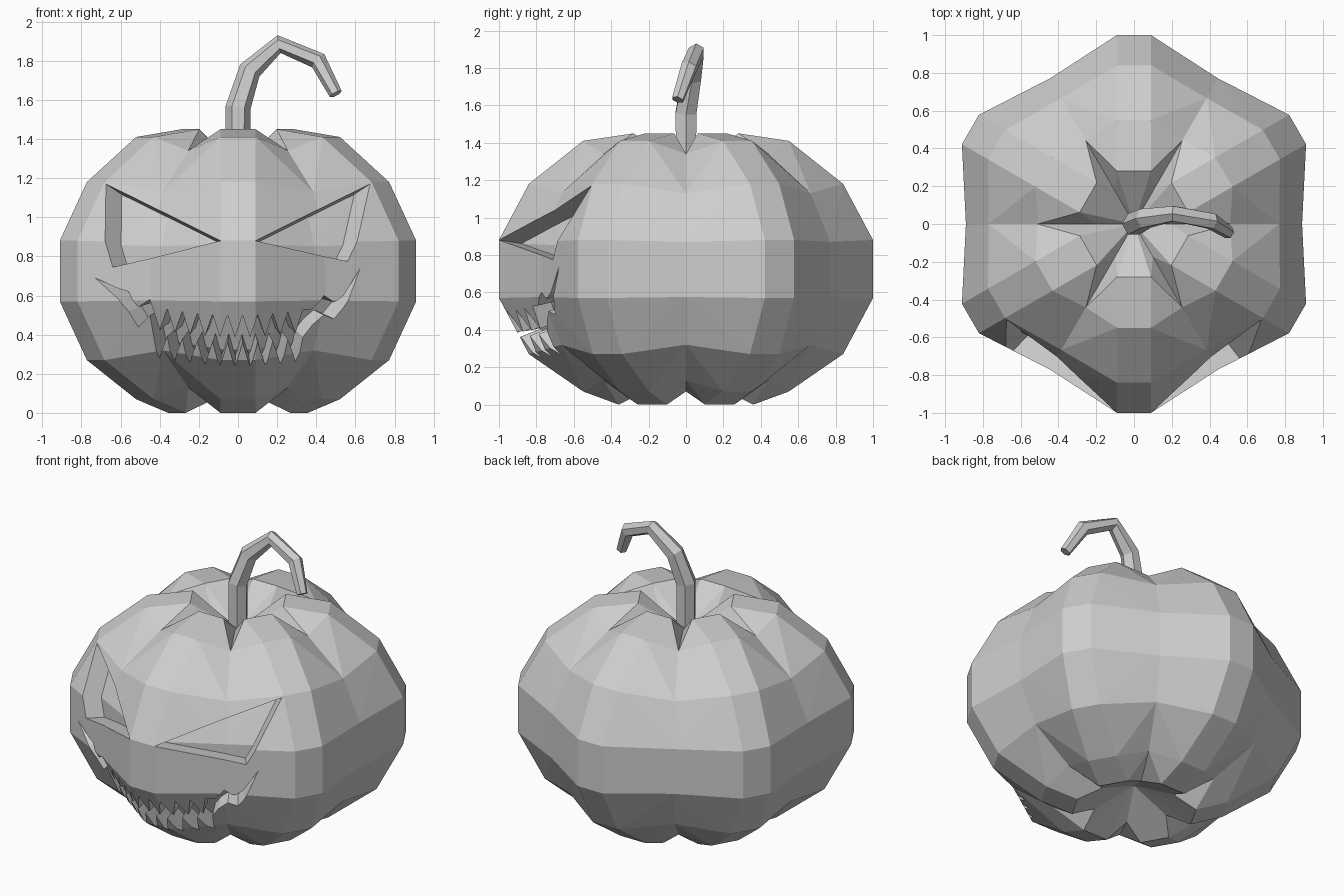
import bpy, bmesh, math
from mathutils import Vector
from mathutils.bvhtree import BVHTree

cube = bpy.data.objects.get("Cube")
if cube:
    bpy.data.objects.remove(cube, do_unlink=True)

grey = bpy.data.materials.new("plain grey")
grey.use_nodes = True
colour = (0.62, 0.62, 0.62, 1)
grey.diffuse_color = colour
grey.node_tree.nodes["Principled BSDF"].inputs["Base Color"].default_value = colour

MIDDLE = Vector((0, 0, 0.72))


def make_object(name, bm):
    bmesh.ops.recalc_face_normals(bm, faces=bm.faces)
    mesh = bpy.data.meshes.new(name)
    bm.to_mesh(mesh)
    bm.free()
    mesh.materials.append(grey)
    obj = bpy.data.objects.new(name, mesh)
    bpy.context.collection.objects.link(obj)
    return obj


def bridge(bm, a, b):
    for i in range(len(a)):
        j = (i + 1) % len(a)
        bm.faces.new((a[i], a[j], b[j], b[i]))


def cap(bm, ring, centre):
    tip = bm.verts.new(centre)
    for i in range(len(ring)):
        bm.faces.new((ring[i], ring[(i + 1) % len(ring)], tip))


# Six-lobed body: each ring gives lobe radius, lobe height, groove radius, groove height
RINGS = [(.28, 1.45, .20, 1.335), (.55, 1.41, .51, 1.34), (.84, 1.18, .77, 1.13),
         (1, .88, .89, .87), (1, .57, .89, .575), (.84, .27, .77, .32),
         (.55, .07, .51, .13), (.36, 0, .25, .07)]


def pumpkin(name, scale=1):
    bm = bmesh.new()
    rows = []
    for lobe_r, lobe_z, groove_r, groove_z in RINGS:
        row = []
        for k in range(6):
            a = math.radians(30 + 60 * k)
            out = Vector((math.cos(a), math.sin(a), 0))
            side = Vector((-out.y, out.x, 0)) * 0.09
            g = a + math.radians(30)
            row.append(bm.verts.new(out * lobe_r - side + Vector((0, 0, lobe_z))))
            row.append(bm.verts.new(out * lobe_r + side + Vector((0, 0, lobe_z))))
            row.append(bm.verts.new((groove_r * math.cos(g), groove_r * math.sin(g), groove_z)))
        rows.append(row)
    for a, b in zip(rows, rows[1:]):
        bridge(bm, a, b)
    cap(bm, rows[0], (0, 0, 1.25))
    cap(bm, rows[-1], (0, 0, 0.18))
    bmesh.ops.triangulate(bm, faces=bm.faces)
    for v in bm.verts:
        v.co = MIDDLE + (v.co - MIDDLE) * scale
    return make_object(name, bm)


body = pumpkin("pumpkin_body")
core = pumpkin("core_helper", 0.88)

probe = bmesh.new()
probe.from_mesh(body.data)
tree = BVHTree.FromBMesh(probe)
probe.free()


def on_skin(x, z):
    hit = tree.ray_cast(Vector((x, -3, z)), Vector((0, 1, 0)))[0]
    return hit if hit else Vector((x, -0.5, z))


def carver(name, stations):
    """Wedge aimed at the middle; stations are (x, upper z, x, lower z), ends pinched."""
    bm = bmesh.new()

    def layer(scale):
        def vert(x, z):
            return bm.verts.new(MIDDLE + (on_skin(x, z) - MIDDLE) * scale)
        up = [vert(s[0], s[1]) for s in stations]
        low = [up[0]] + [vert(s[2], s[3]) for s in stations[1:-1]] + [up[-1]]
        for i in range(len(up) - 1):
            quad = [up[i], up[i + 1], low[i + 1], low[i]]
            bm.faces.new(list(dict.fromkeys(quad)))
        return up + low[-2:0:-1]

    bridge(bm, layer(0.7), layer(1.25))
    bmesh.ops.triangulate(bm, faces=bm.faces)
    obj = make_object(name, bm)
    obj.hide_render = True
    return obj


def subtract(target, tool):
    mod = target.modifiers.new("cut", "BOOLEAN")
    mod.operation = "DIFFERENCE"
    mod.solver = "EXACT"
    mod.object = tool
    bpy.context.view_layer.objects.active = target
    bpy.ops.object.modifier_apply(modifier=mod.name)


def eye(name, side, low_x, low_z):
    return carver(name, [(side * .675, 1.17, side * .675, 1.17),
                         (side * .38, 1.025, side * low_x, low_z),
                         (side * .09, .88, side * .09, .88)])


# Mouth: thin rising corners joined by a regular zigzag of teeth
left = [(-.73, .69, .69), (-.61, .635, .58), (-.56, .62, .52), (-.51, .54, .44), (-.45, .58, .50)]
right = [(.38, .53, .45), (.44, .60, .50), (.49, .565, .48), (.54, .60, .54), (.625, .74, .74)]
teeth = []
for i in range(20):
    x = -.40 + .0385 * i
    lift = 0.25 * x * x
    high = i % 2
    teeth.append((x, (.50 if high else .385) + lift, (.36 if high else .24) + lift))
mouth = [(x, up, x, low) for x, up, low in left + teeth + right]

# Carve recesses whose floors follow the skin
for tool in (eye("right_eye_cutter", -1, .64, .745), eye("left_eye_cutter", 1, .56, .775),
             carver("mouth_cutter", mouth)):
    subtract(tool, core)
    subtract(body, tool)
    bpy.data.objects.remove(tool, do_unlink=True)
bpy.data.objects.remove(core, do_unlink=True)

# Curled six-sided stem: centre and radius along its path
PATH = [(0, 0, 1.22, .062), (0, 0, 1.56, .064), (.06, .03, 1.75, .058),
        (.21, .055, 1.885, .046), (.41, .015, 1.80, .046), (.50, -.045, 1.63, .034)]
bm = bmesh.new()
points = [Vector(p[:3]) for p in PATH]
rings = []
for i, p in enumerate(points):
    ahead = points[min(i + 1, len(points) - 1)] - p
    behind = p - points[max(i - 1, 0)]
    along = (ahead.normalized() + behind.normalized()).normalized()
    across = Vector((0, 1, 0))
    across = (across - along * across.dot(along)).normalized()
    other = across.cross(along)
    rings.append([bm.verts.new(p + PATH[i][3] * (other * math.cos(k * math.pi / 3)
                  + across * math.sin(k * math.pi / 3))) for k in range(6)])
for a, b in zip(rings, rings[1:]):
    bridge(bm, a, b)
bm.faces.new(rings[0])
bm.faces.new(rings[-1])
make_object("stem", bm)
